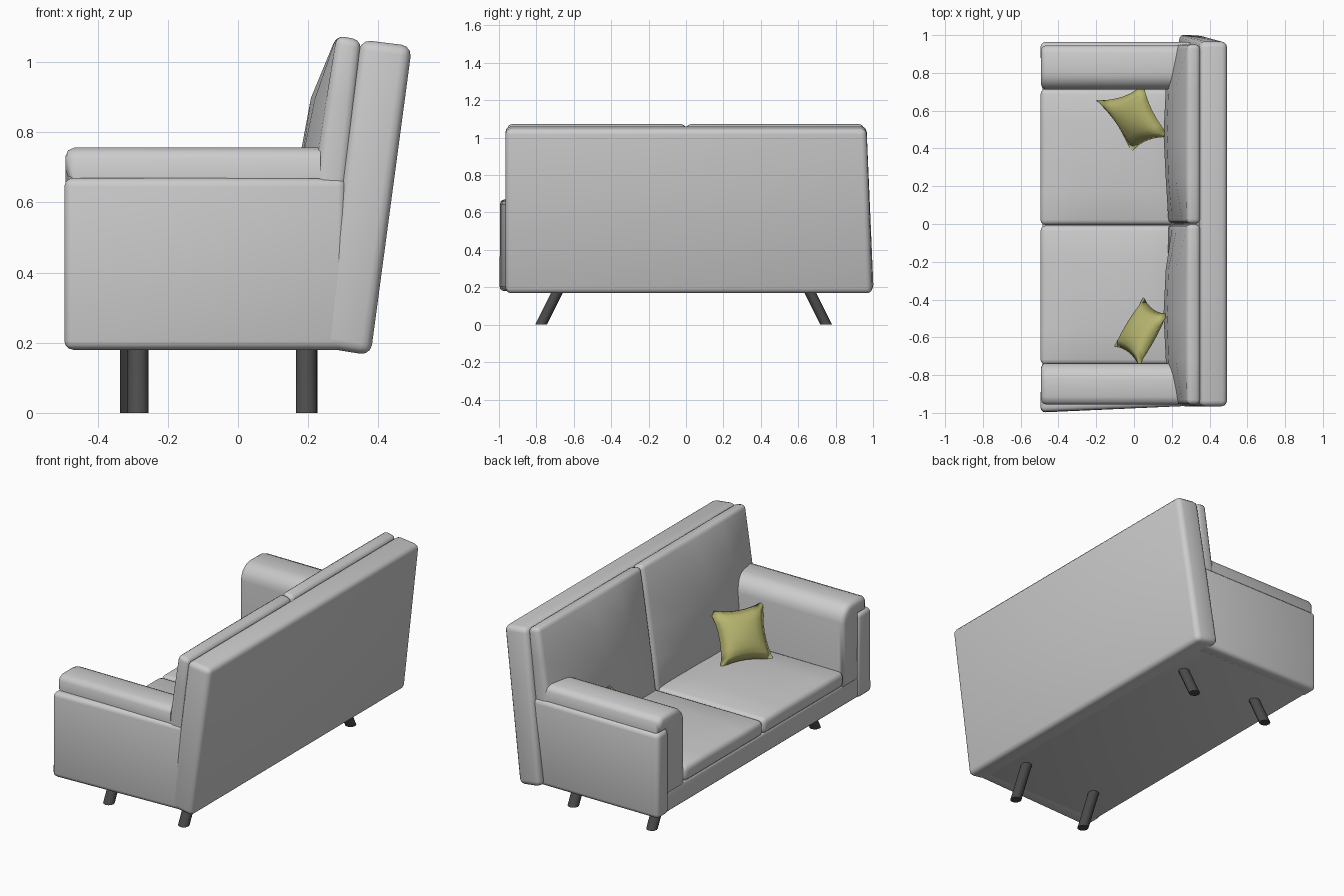
import bpy, bmesh, math
from mathutils import Vector

if "Cube" in bpy.data.objects:
    bpy.data.objects.remove(bpy.data.objects["Cube"])


def material(name, rgb):
    m = bpy.data.materials.new(name)
    m.diffuse_color = (*rgb, 1)
    m.use_nodes = True
    m.node_tree.nodes["Principled BSDF"].inputs["Base Color"].default_value = m.diffuse_color
    return m


GREY = material("grey_fabric", (0.6, 0.6, 0.6))
OLIVE = material("olive_fabric", (0.48, 0.47, 0.16))
DARK = material("dark_leg", (0.07, 0.07, 0.07))


def finish(bm, name, mat, sharp=50):
    bmesh.ops.recalc_face_normals(bm, faces=bm.faces)
    for f in bm.faces:
        f.smooth = True
    me = bpy.data.meshes.new(name)
    bm.to_mesh(me)
    bm.free()
    me.materials.append(mat)
    me.set_sharp_from_angle(angle=math.radians(sharp))
    ob = bpy.data.objects.new(name, me)
    bpy.context.collection.objects.link(ob)
    return ob


def bevel(bm, width, seg=3, angle=50):
    bmesh.ops.recalc_face_normals(bm, faces=bm.faces)
    edges = [e for e in bm.edges if e.calc_face_angle(0) > math.radians(angle)]
    bmesh.ops.bevel(bm, geom=edges, offset=width, segments=seg, profile=0.5,
                    affect='EDGES', clamp_overlap=True)


def block(name, bottom, top, width, push=None, up=2):
    """Soft box from two rings of four corners; push swells one face.
    Ring order: front-near, front-far, rear-far, rear-near (front = -x)."""
    bm = bmesh.new()
    b = [Vector(p) for p in bottom]
    t = [Vector(p) for p in top]
    bmesh.ops.create_cube(bm, size=1, calc_uvs=False)
    bmesh.ops.translate(bm, verts=bm.verts, vec=(0.5, 0.5, 0.5))
    if push:
        # divide only across the swelling face
        for axis in [a for a in range(3) if a != (0 if up == 0 else 2)]:
            ed = [e for e in bm.edges
                  if abs(e.verts[0].co[axis] - e.verts[1].co[axis]) > 0.9]
            bmesh.ops.subdivide_edges(bm, edges=ed, cuts=3, use_grid_fill=True)
    for v in bm.verts:
        u, w, h = v.co
        lo = b[0].lerp(b[1], w).lerp(b[3].lerp(b[2], w), u)
        hi = t[0].lerp(t[1], w).lerp(t[3].lerp(t[2], w), u)
        p = lo.lerp(hi, h)
        if push:
            if up == 0:
                k = (1 - u) * 16 * w * (1 - w) * h * (1 - h)
            else:
                k = h * 16 * w * (1 - w) * u * (1 - u)
            p += Vector(push) * min(1, k * 1.15)
        v.co = p
    bevel(bm, width)
    return finish(bm, name, GREY)


def ring(x0, x1, y0, y1, z):
    return [(x0, y0, z), (x0, y1, z), (x1, y1, z), (x1, y0, z)]


# Base and leaning back panel
block("base", ring(-0.485, 0.3, -0.92, 0.92, 0.18),
      ring(-0.485, 0.3, -0.92, 0.92, 0.31), 0.02)
block("back_panel",
      [(0.235, -0.965, 0.187), (0.235, 1.005, 0.187), (0.378, 0.995, 0.164), (0.378, -0.965, 0.164)],
      [(0.349, -0.965, 1.064), (0.349, 0.965, 1.064), (0.496, 0.965, 1.046), (0.496, -0.965, 1.046)],
      0.03)

# Seat and back cushions, one pair per side
for side, y0, y1, b0, b1 in (("near", -0.745, -0.008, -0.955, -0.002),
                             ("far", -0.006, 0.715, 0.002, 0.95)):
    block("seat_cushion_" + side, ring(-0.495, 0.27, y0, y1, 0.3),
          ring(-0.495, 0.27, y0, y1, 0.39), 0.028, push=(0, 0, 0.022))
    block("back_cushion_" + side, ring(0.178, 0.28, b0, b1, 0.36),
          [(0.281, b0, 1.077), (0.281, b1, 1.077), (0.352, b1, 1.062), (0.352, b0, 1.062)],
          0.024, push=(-0.055, 0, 0), up=0)

# Outer arm panels
block("arm_panel_near",
      [(-0.495, -0.998, 0.18), (-0.495, -0.87, 0.18), (0.31, -0.87, 0.18), (0.31, -0.962, 0.18)],
      [(-0.495, -0.995, 0.67), (-0.495, -0.87, 0.67), (0.31, -0.87, 0.67), (0.31, -0.962, 0.67)], 0.025)
block("arm_panel_far", ring(-0.495, 0.31, 0.86, 0.963, 0.18),
      ring(-0.495, 0.31, 0.86, 0.963, 0.67), 0.025)


# Arm pads draped over the panel and down the inner side
def arm_pad(name, sign, inner, outer):
    prof = [(outer, 0.668), (outer, 0.725), (outer - 0.012, 0.745), (outer - 0.04, 0.756)]
    r = 0.09
    for i in range(6):
        a = math.radians(90 - 18 * i)
        prof.append((inner + r - r * math.cos(a), 0.756 - r + r * math.sin(a)))
    prof += [(inner, 0.29), (outer - 0.07, 0.29), (outer - 0.07, 0.668)]
    bm = bmesh.new()
    f = bm.faces.new([bm.verts.new((-0.492, sign * y, z)) for y, z in prof])
    new = bmesh.ops.extrude_face_region(bm, geom=[f])["geom"]
    bmesh.ops.translate(bm, vec=(0.727, 0, 0),
                        verts=[g for g in new if isinstance(g, bmesh.types.BMVert)])
    bmesh.ops.recalc_face_normals(bm, faces=bm.faces)
    front = [e for e in bm.edges if all(v.co.x < -0.49 for v in e.verts)]
    bmesh.ops.bevel(bm, geom=front, offset=0.025, segments=2, profile=0.5,
                    affect='EDGES', clamp_overlap=True)
    finish(bm, name, GREY)


arm_pad("arm_pad_near", -1, 0.735, 0.955)
arm_pad("arm_pad_far", 1, 0.712, 0.945)


# Throw pillows: pinched square with puffed faces
def pillow(name, a, b, c, d, puff=0.06, n=8):
    a, b, c, d = map(Vector, (a, b, c, d))
    normal = (c - a).cross(d - b).normalized()
    bm = bmesh.new()
    for s in (1, -1):
        grid = []
        for i in range(n + 1):
            for j in range(n + 1):
                u, v = 2 * i / n - 1, 2 * j / n - 1
                pu = u * (1 - 0.17 * (1 - v * v))
                pv = v * (1 - 0.17 * (1 - u * u))
                p = a.lerp(b, (pv + 1) / 2).lerp(d.lerp(c, (pv + 1) / 2), (pu + 1) / 2)
                h = puff * ((1 - u * u) * (1 - v * v)) ** 0.55 + 0.0
                grid.append(bm.verts.new(p + normal * s * h))
        for i in range(n):
            for j in range(n):
                k = i * (n + 1) + j
                bm.faces.new([grid[k], grid[k + 1], grid[k + n + 2], grid[k + n + 1]])
    bmesh.ops.remove_doubles(bm, verts=bm.verts, dist=0.0005)
    finish(bm, name, OLIVE, 120)


pillow("pillow_near", (0.05, -0.385, 0.4), (0.185, -0.475, 0.665),
       (0.03, -0.76, 0.655), (-0.115, -0.645, 0.385))
pillow("pillow_far", (-0.2, 0.655, 0.42), (0.05, 0.74, 0.61),
       (0.19, 0.46, 0.6), (-0.015, 0.38, 0.4))


# Splayed legs with level ends
def leg(name, x, y_top, y_bottom, n=12):
    bm = bmesh.new()
    rings = []
    for y, z in ((y_bottom, 0.0), (y_top, 0.19)):
        rings.append([bm.verts.new((x + 0.03 * math.cos(2 * math.pi * i / n),
                                    y + 0.031 * math.sin(2 * math.pi * i / n), z))
                      for i in range(n)])
        bm.faces.new(rings[-1])
    for i in range(n):
        j = (i + 1) % n
        bm.faces.new([rings[0][i], rings[0][j], rings[1][j], rings[1][i]])
    finish(bm, name, DARK)


leg("front_leg_near", -0.285, -0.68, -0.775)
leg("rear_leg_near", 0.195, -0.68, -0.775)
leg("front_leg_far", -0.307, 0.655, 0.75)
leg("rear_leg_far", 0.197, 0.655, 0.75)
